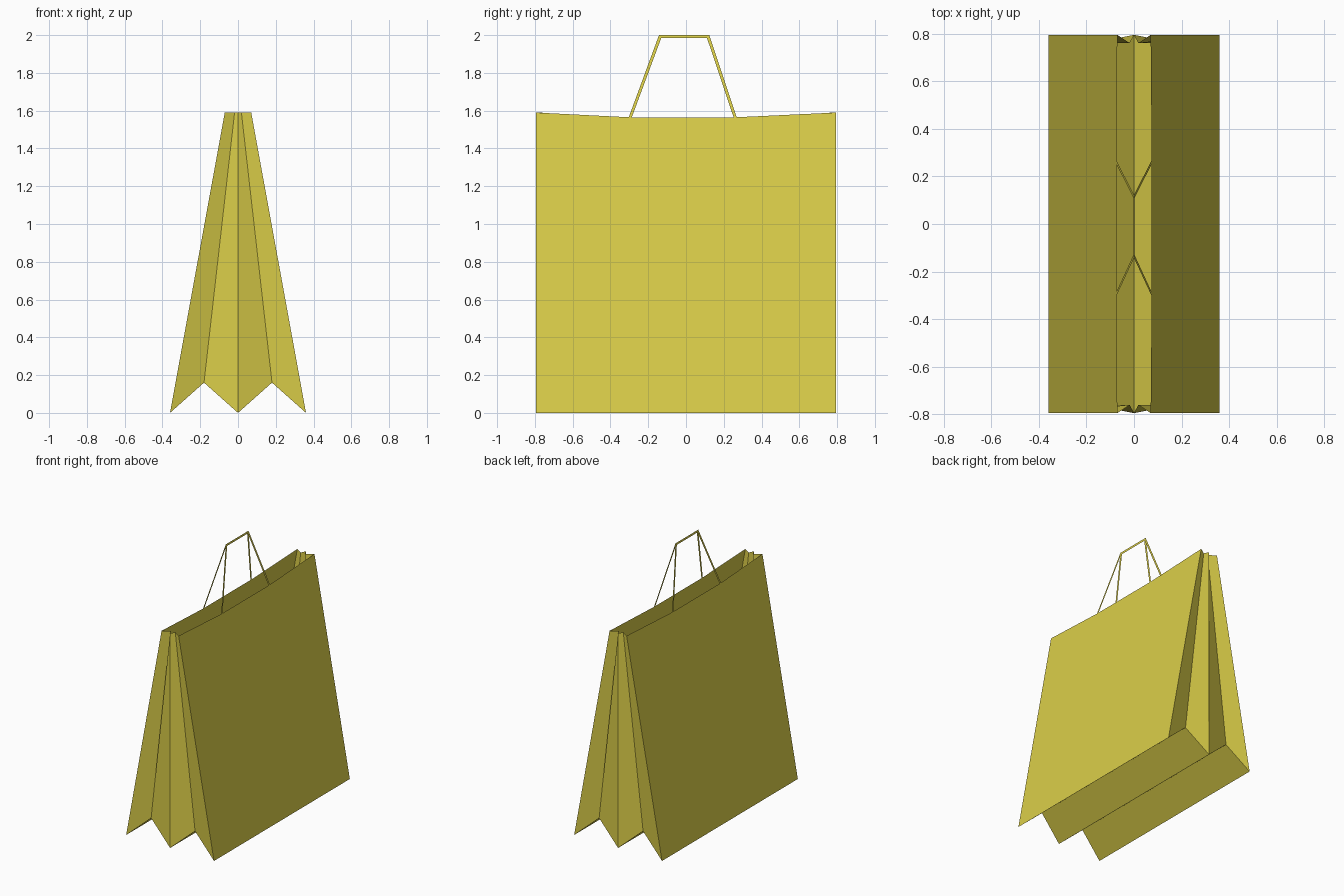
import bpy

if "Cube" in bpy.data.objects:
    bpy.data.objects.remove(bpy.data.objects["Cube"])

paper = bpy.data.materials.new("yellow_paper")
paper.diffuse_color = (0.70, 0.61, 0.065, 1)
paper.use_nodes = True
paper.node_tree.nodes["Principled BSDF"].inputs["Base Color"].default_value = paper.diffuse_color

HALF = 0.795      # half length along y
FOLD = 0.76       # y of the inward gusset folds
TOP = 1.59
DIP = 1.565       # panel rim between the handle roots


def make(name, verts, faces):
    mesh = bpy.data.meshes.new(name)
    mesh.from_pydata(verts, [], faces)
    mesh.materials.append(paper)
    obj = bpy.data.objects.new(name, mesh)
    bpy.context.collection.objects.link(obj)
    return obj


def strip(name, a, b):
    """Quads between two polylines of equal length."""
    n = len(a)
    return make(name, a + b, [(i, i + 1, n + i + 1, n + i) for i in range(n - 1)])


# Zigzag outlines of the pleats at the bottom and at the rim: (x, z, folded in)
bottom = [(-0.36, 0, 0), (-0.18, 0.16, 1), (0, 0, 0), (0.18, 0.16, 1), (0.36, 0, 0)]
rim = [(-0.07, TOP, 0), (-0.018, TOP, 1), (0, TOP, 0), (0.018, TOP, 1), (0.07, TOP, 0)]


def outline(profile, s):
    return [(x, s * (FOLD if f else HALF), z) for x, z, f in profile]


# Folded base
strip("bag_base", outline(bottom, 1), outline(bottom, -1))

# Pleated ends
for s, name in ((-1, "front_gusset"), (1, "back_gusset")):
    lo, hi = outline(bottom, s), outline(rim, s)
    strip(name, *((lo, hi) if s < 0 else (hi, lo)))

for s, side in ((-1, "left"), (1, "right")):
    # Large sloping panel with a slightly sagging rim
    xd = 0.0745 * s
    panel = [(0.36 * s, -HALF, 0), (0.36 * s, HALF, 0), (0.07 * s, HALF, TOP),
             (xd, 0.265, DIP), (xd, -0.30, DIP), (0.07 * s, -HALF, TOP)]
    order = (0, 1, 2, 3, 4, 5)
    make(side + "_panel", panel, [order if s > 0 else order[::-1]])

    # Flat ribbon handle leaning in to meet its twin at the top
    def on_plane(y, z):
        return (xd * (2.0 - z) / (2.0 - DIP), y, z)
    outer = [on_plane(*p) for p in ((-0.303, DIP), (-0.143, 2.0), (0.123, 2.0), (0.268, DIP))]
    inner = [on_plane(*p) for p in ((-0.287, DIP), (-0.131, 1.985), (0.111, 1.985), (0.252, DIP))]
    strip(side + "_handle", *((inner, outer) if s > 0 else (outer, inner)))
